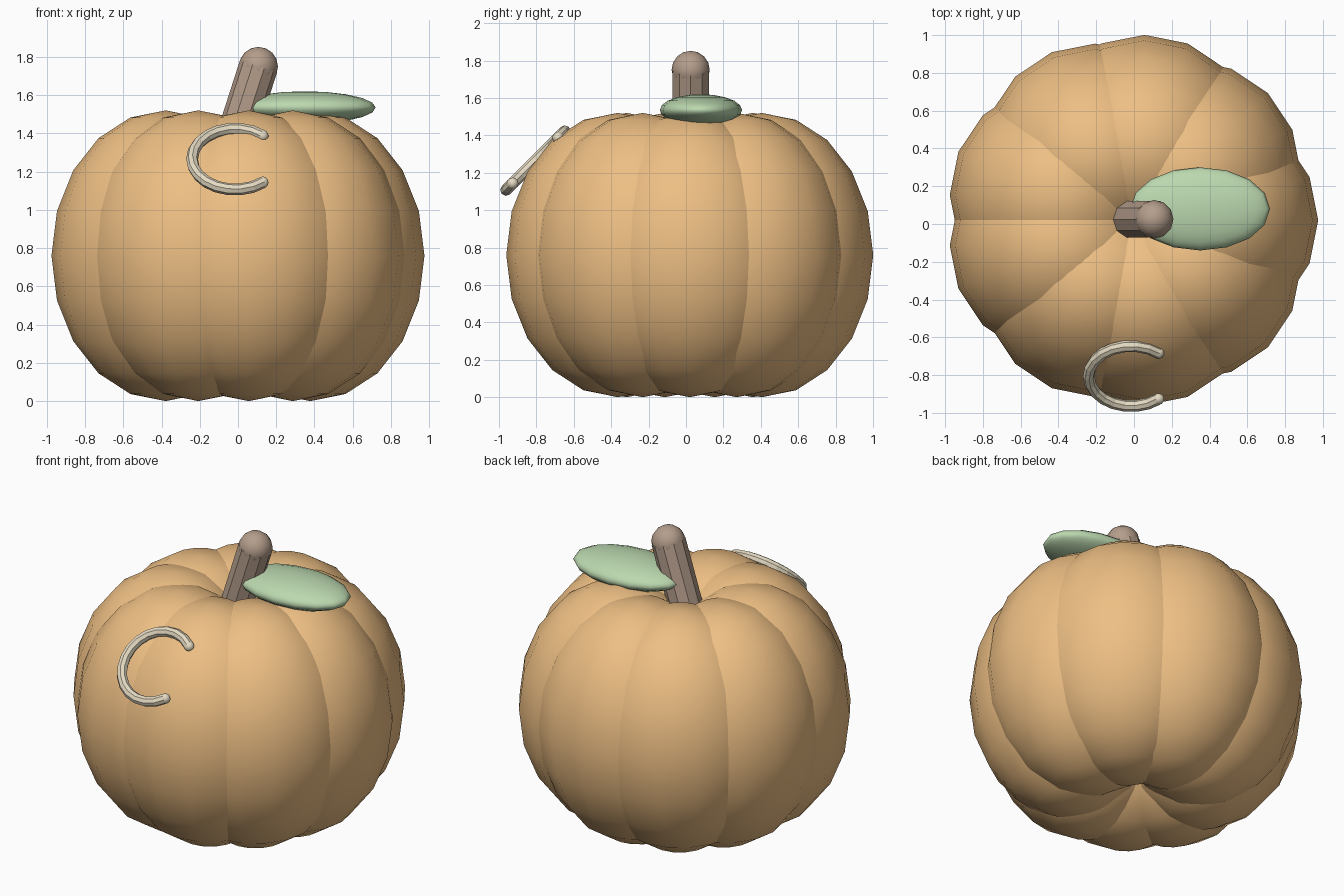
import bpy, math
from mathutils import Vector

if "Cube" in bpy.data.objects:
    bpy.data.objects.remove(bpy.data.objects["Cube"])

CX, CY = -0.012, 0.02      # pumpkin axis


def material(name, rgb):
    m = bpy.data.materials.new(name)
    m.diffuse_color = (*rgb, 1)
    m.use_nodes = True
    m.node_tree.nodes["Principled BSDF"].inputs["Base Color"].default_value = m.diffuse_color
    return m


ORANGE = material("orange_skin", (0.85, 0.52, 0.23))
BROWN = material("brown_stem", (0.46, 0.34, 0.26))
GREEN = material("green_leaf", (0.50, 0.69, 0.43))
CREAM = material("cream_tendril", (0.78, 0.70, 0.54))


def finish(name, mat, smooth):
    ob = bpy.context.object
    ob.name = name
    ob.data.materials.append(mat)
    if smooth:
        bpy.ops.object.shade_smooth()
    return ob


def ellipsoid(name, center, size, mat, segs=16, rings=10):
    bpy.ops.mesh.primitive_uv_sphere_add(segments=segs, ring_count=rings,
                                         radius=1, location=center)
    bpy.context.object.scale = size
    return finish(name, mat, True)


def rod(name, a, b, radius, sides, mat):
    a, b = Vector(a), Vector(b)
    bpy.ops.mesh.primitive_cylinder_add(vertices=sides, radius=radius,
                                        depth=(b - a).length, location=(a + b) / 2)
    bpy.context.object.rotation_euler = (b - a).to_track_quat('Z', 'Y').to_euler()
    return finish(name, mat, False)


# Pumpkin body: nine overlapping lobes
for i in range(9):
    t = math.radians(40 * i)
    ellipsoid(f"lobe_{i + 1}",
              (CX + 0.39 * math.cos(t), CY + 0.39 * math.sin(t), 0.76),
              (0.597, 0.597, 0.76), ORANGE)

# Leaning stem with rounded tip
tip = (0.107, 0.025, 1.75)
rod("stem", (-0.028, 0.025, 1.33), tip, 0.102, 10, BROWN)
ellipsoid("stem_tip", tip, (0.102, 0.102, 0.102), BROWN, 12, 8)

# Leaf
ellipsoid("leaf", (0.35, 0.08, 1.535), (0.37, 0.22, 0.085), GREEN)

# Curled tendril: open ring leaning back against the front
N, R, TUBE = 16, 0.225, 0.031
c = math.sqrt(0.5)
pts = []
for i in range(N + 1):
    t = math.radians(50 + 260 * i / N)
    u, v = R * math.cos(t), R * math.sin(t)
    pts.append(Vector((-0.015 + u, -0.805 + c * v, 1.265 + c * v)))

curve = bpy.data.curves.new("tendril_path", 'CURVE')
curve.dimensions = '3D'
curve.bevel_depth = TUBE
curve.bevel_resolution = 2
spline = curve.splines.new('POLY')
spline.points.add(N)
for p, co in zip(spline.points, pts):
    p.co = (*co, 1)
spline.use_smooth = False
tendril = bpy.data.objects.new("tendril", curve)
bpy.context.collection.objects.link(tendril)
bpy.ops.object.select_all(action='DESELECT')
tendril.select_set(True)
bpy.context.view_layer.objects.active = tendril
bpy.ops.object.convert(target='MESH')
finish("tendril", CREAM, False)

# Rounded tendril ends
for name, p in (("tendril_upper_end", pts[0]), ("tendril_lower_end", pts[-1])):
    ellipsoid(name, p, (TUBE, TUBE, TUBE), CREAM, 10, 8)
